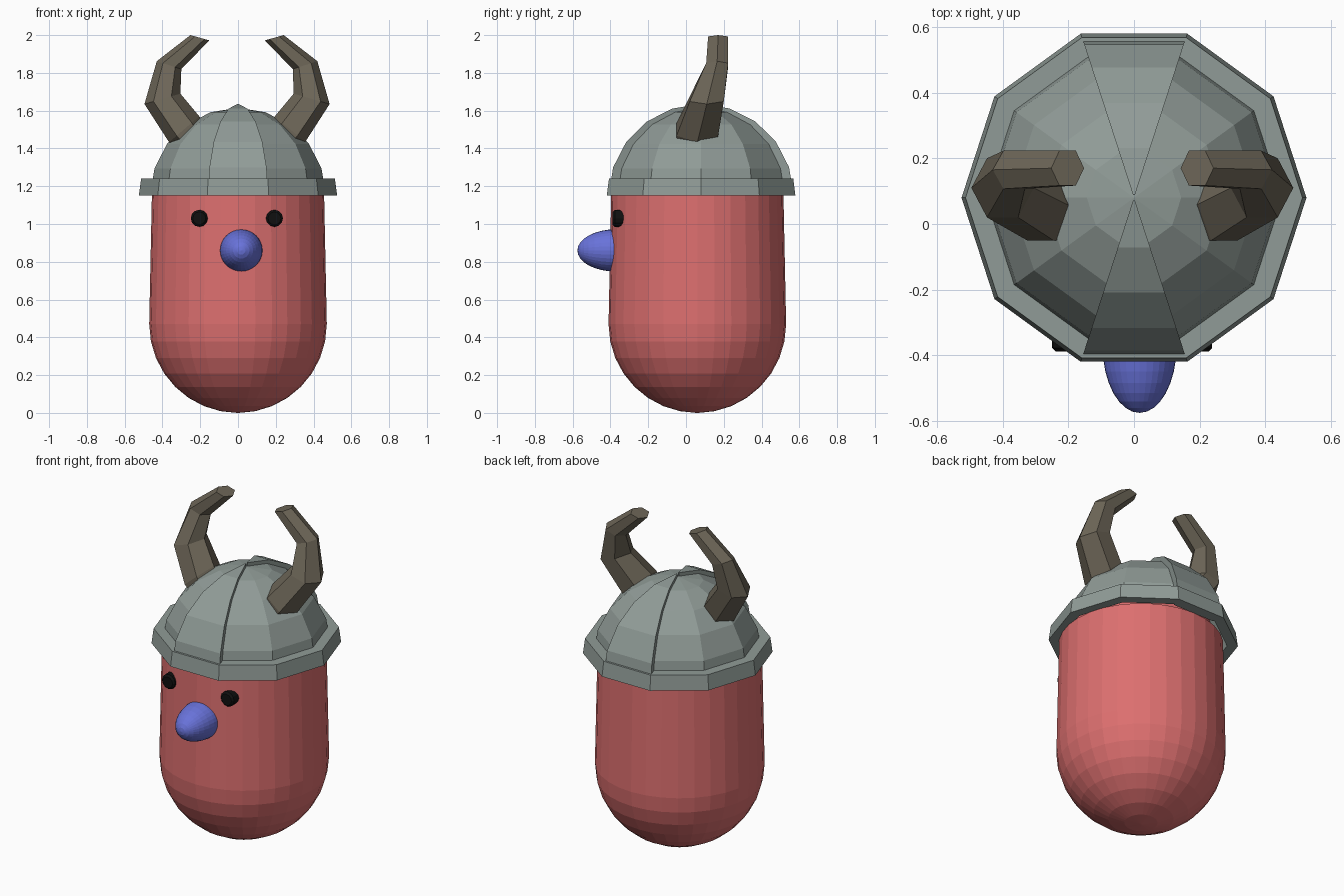
import bpy, bmesh
from math import sin, cos, pi, radians
from mathutils import Vector, Matrix

if "Cube" in bpy.data.objects:
    bpy.data.objects.remove(bpy.data.objects["Cube"])


def material(name, rgb):
    m = bpy.data.materials.new(name)
    m.diffuse_color = (*rgb, 1)
    m.use_nodes = True
    m.node_tree.nodes["Principled BSDF"].inputs["Base Color"].default_value = m.diffuse_color
    return m


RED = material("red", (0.72, 0.16, 0.16))
STEEL = material("steel", (0.28, 0.33, 0.31))
HORN = material("horn", (0.15, 0.13, 0.095))
BLUE = material("blue", (0.14, 0.17, 0.70))
BLACK = material("black", (0.005, 0.005, 0.005))


def finish(name, bm, mat):
    bmesh.ops.recalc_face_normals(bm, faces=bm.faces)
    me = bpy.data.meshes.new(name)
    bm.to_mesh(me)
    bm.free()
    me.materials.append(mat)
    ob = bpy.data.objects.new(name, me)
    bpy.context.collection.objects.link(ob)
    return ob


def loft(bm, rings, caps=True, loop=False):
    vs = [[bm.verts.new(p) for p in r] for r in rings]
    n = len(vs[0])
    pairs = list(zip(vs, vs[1:])) + ([(vs[-1], vs[0])] if loop else [])
    for a, b in pairs:
        for i in range(n):
            j = (i + 1) % n
            bm.faces.new((a[i], a[j], b[j], b[i]))
    if caps and not loop:
        bm.faces.new(vs[0][::-1])
        bm.faces.new(vs[-1])


def lathe(name, profile, n, cy, mat, caps=True, loop=False):
    bm = bmesh.new()
    loft(bm, [[(r * cos(2 * pi * i / n), cy + r * sin(2 * pi * i / n), z)
               for i in range(n)] for r, z in profile], caps, loop)
    bmesh.ops.remove_doubles(bm, verts=bm.verts, dist=0.0005)
    return finish(name, bm, mat)


# Body: round-bottomed, slightly tapering capsule
bowl = [(0.47 * sin(radians(a)) + 0.0001, 0.47 - 0.47 * cos(radians(a)))
        for a in [0.5] + [11.25 * k for k in range(1, 9)]]
lathe("body", bowl + [(0.456, 1.15), (0.42, 1.17), (0.36, 1.35), (0.2, 1.46), (0.02, 1.5)],
      32, 0.06, RED)

# Helmet dome and brim, ten-sided
CY, CZ = 0.08, 1.15
dome = [(0.465 * cos(radians(a)) + 0.00001, CZ + 0.465 * sin(radians(a)))
        for a in range(0, 91, 18)]
lathe("helmet_dome", dome, 10, CY, STEEL, caps=False)
lathe("helmet_brim", [(0.465, 1.15), (0.525, 1.15), (0.513, 1.24), (0.44, 1.24)],
      10, CY, STEEL, loop=True)

# Raised wedge panels on the front and back of the helmet
for name, mid in (("helmet_front_panel", -90), ("helmet_back_panel", 90)):
    bm = bmesh.new()
    rings = []
    for lat in (0, 18, 36, 54, 72, 89):
        c, s = cos(radians(lat)), sin(radians(lat))
        rings.append([(r * c * cos(radians(mid + d)), CY + r * c * sin(radians(mid + d)), CZ + h * s)
                      for r, h, d in ((0.455, 0.455, -18), (0.515, 0.485, -18),
                                      (0.515, 0.485, 18), (0.455, 0.455, 18))])
    loft(bm, rings)
    finish(name, bm, STEEL)

# Horns: six-sided sections (outer x, z, inner x, z, centre y, half depth)
sections = [(0.30, 1.38, 0.16, 1.50, 0.05, 0.10),
            (0.36, 1.433, 0.20, 1.57, 0.06, 0.11),
            (0.49, 1.635, 0.30, 1.69, 0.11, 0.09),
            (0.425, 1.862, 0.295, 1.82, 0.165, 0.058),
            (0.247, 2.00, 0.147, 1.972, 0.17, 0.053)]
for name, side in (("left_horn", -1), ("right_horn", 1)):
    bm = bmesh.new()
    rings = []
    for xo, zo, xi, zi, y, w in sections:
        mid = Vector(((xo + xi) / 2, y, (zo + zi) / 2))
        u = Vector(((xo - xi) / 2, 0, (zo - zi) / 2))
        ring = [mid + u * cos(k * pi / 3) + Vector((0, w / 0.866 * sin(k * pi / 3), 0))
                for k in range(6)]
        rings.append([(side * p.x - 0.005, p.y, p.z) for p in ring])
    loft(bm, rings)
    finish(name, bm, HORN)

# Nose: stretched ball half sunk into the body
bm = bmesh.new()
bmesh.ops.create_uvsphere(bm, u_segments=32, v_segments=16, radius=1)
bm.transform(Matrix.Translation((0.017, -0.37, 0.86)) @ Matrix.Diagonal((0.113, 0.205, 0.112, 1))
             @ Matrix.Rotation(pi / 2, 4, 'X'))
finish("nose", bm, BLUE)

# Eyes: small studs with softened rims
for name, x in (("left_eye", -0.205), ("right_eye", 0.193)):
    bm = bmesh.new()
    loft(bm, [[(x + r * cos(k * pi / 6), y, 1.03 + r * sin(k * pi / 6)) for k in range(12)]
              for r, y in ((0.045, -0.28), (0.045, -0.377), (0.034, -0.388))])
    finish(name, bm, BLACK)
